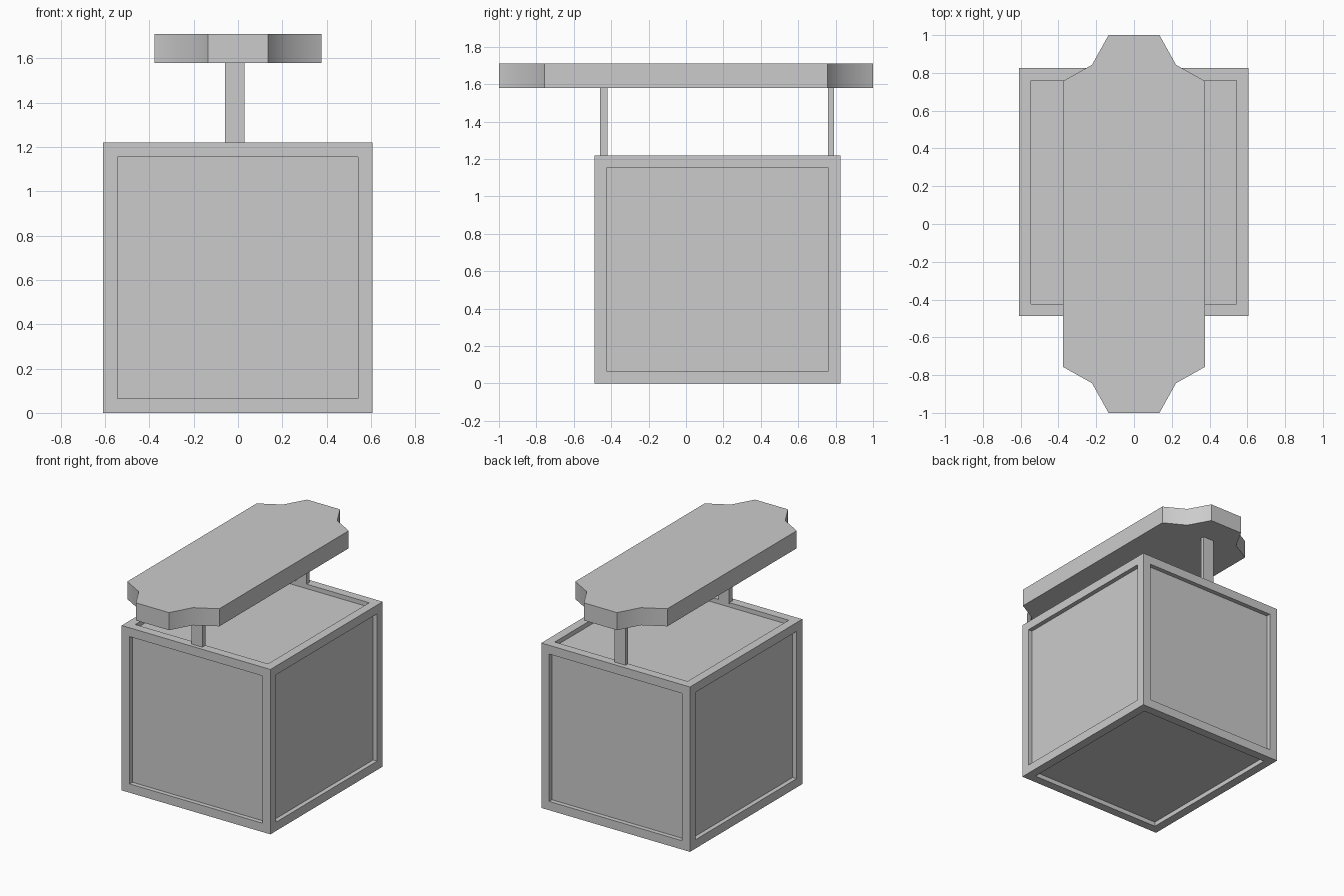
import bpy, bmesh, math
from mathutils import Vector

if "Cube" in bpy.data.objects:
    bpy.data.objects.remove(bpy.data.objects["Cube"])


def finish(bm, name):
    bmesh.ops.recalc_face_normals(bm, faces=bm.faces[:])
    mesh = bpy.data.meshes.new(name)
    bm.to_mesh(mesh)
    bm.free()
    obj = bpy.data.objects.new(name, mesh)
    bpy.context.collection.objects.link(obj)
    return obj


def box_mesh(lo, hi):
    lo, hi = Vector(lo), Vector(hi)
    bm = bmesh.new()
    bmesh.ops.create_cube(bm, size=1)
    bmesh.ops.scale(bm, vec=hi - lo, verts=bm.verts)
    bmesh.ops.translate(bm, vec=(lo + hi) / 2, verts=bm.verts)
    return bm


# Crate with a recessed panel on every side
bm = box_mesh((-0.61, -0.488, 0), (0.607, 0.825, 1.22))
panels = bm.faces[:]
bmesh.ops.inset_individual(bm, faces=panels, thickness=0.092)
for panel in panels:
    normal = panel.normal.copy()
    moved = bmesh.ops.extrude_discrete_faces(bm, faces=[panel])["faces"][0]
    bmesh.ops.translate(bm, vec=normal * -0.033, verts=moved.verts)
finish(bm, "crate")

# Flat posts carrying the top board
for name, y0, y1 in (("front_post", -0.46, -0.421), ("back_post", 0.76, 0.791)):
    finish(box_mesh((-0.058, y0, 1.21), (0.03, y1, 1.59)), name)

# Long board with notched corners
corner = [(0.377, 0.756), (0.222, 0.843), (0.135, 1.0)]
outline = (corner + [(-x, y) for x, y in reversed(corner)]
           + [(-x, -y) for x, y in corner]
           + [(x, -y) for x, y in reversed(corner)])
bm = bmesh.new()
face = bm.faces.new([bm.verts.new((x, y, 1.58)) for x, y in outline])
top = bmesh.ops.extrude_face_region(bm, geom=[face])["geom"]
bmesh.ops.translate(bm, vec=(0, 0, 0.13),
                    verts=[g for g in top if isinstance(g, bmesh.types.BMVert)])
if not face.is_valid or len([f for f in bm.faces if len(f.verts) == 12]) < 2:
    bm.faces.new([v for v in bm.verts if v.co.z < 1.6])
board = finish(bm, "top_board")
bpy.context.view_layer.objects.active = board
board.select_set(True)
bpy.ops.object.shade_smooth_by_angle(angle=math.radians(35))
